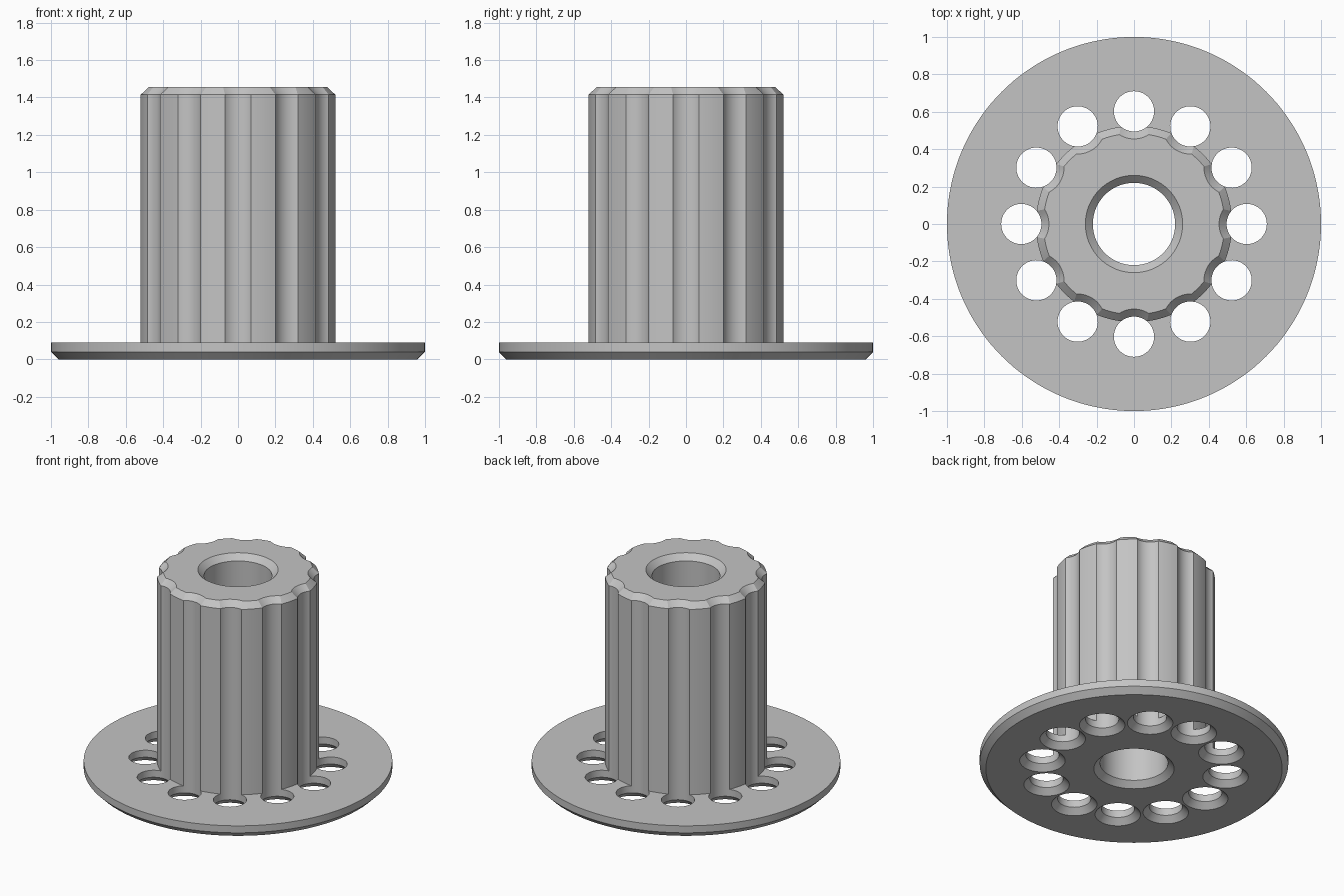
import bpy, bmesh, math
from mathutils import Matrix

if "Cube" in bpy.data.objects:
    bpy.data.objects.remove(bpy.data.objects["Cube"], do_unlink=True)

HEIGHT, FLANGE_TOP, CHAMFER = 1.455, 0.09, 0.04
COLUMN_R, BORE_R = 0.5245, 0.22
HOLE_R, HOLE_RING, HOLES = 0.1075, 0.6025, 12

grey = bpy.data.materials.new("plain grey")
grey.use_nodes = True
grey.diffuse_color = (0.55, 0.55, 0.55, 1)
grey.node_tree.nodes["Principled BSDF"].inputs["Base Color"].default_value = grey.diffuse_color


def add_lathe(bm, profile, steps, closed, matrix=Matrix()):
    """Spin (radius, z) points around z; open profiles get end caps."""
    rings = [[bm.verts.new(matrix @ Matrix.Rotation(math.tau * i / steps, 4, "Z")
                           @ Matrix.Translation((r, 0, z)).to_translation())
              for i in range(steps)] for r, z in profile]
    pairs = list(zip(rings, rings[1:]))
    if closed:
        pairs.append((rings[-1], rings[0]))
    else:
        bm.faces.new(rings[0])
        bm.faces.new(rings[-1])
    for a, b in pairs:
        for i in range(steps):
            j = (i + 1) % steps
            bm.faces.new((a[i], a[j], b[j], b[i]))


def finish(name, bm):
    bmesh.ops.recalc_face_normals(bm, faces=bm.faces)
    mesh = bpy.data.meshes.new(name)
    bm.to_mesh(mesh)
    bm.free()
    mesh.materials.append(grey)
    obj = bpy.data.objects.new(name, mesh)
    bpy.context.collection.objects.link(obj)
    return obj


# Flanged column with a chamfered centre bore
c = CHAMFER
bm = bmesh.new()
add_lathe(bm, [(BORE_R + c, 0), (1 - c, 0), (1, c), (1, FLANGE_TOP),
               (COLUMN_R, FLANGE_TOP), (COLUMN_R, HEIGHT - c),
               (COLUMN_R - c, HEIGHT), (BORE_R + c, HEIGHT),
               (BORE_R, HEIGHT - c), (BORE_R, c)], 144, True)
body = finish("fluted_flanged_hub", bm)

# Ring of cutters: each makes a flange hole and a column flute, flared at both ends
over = 0.004
flare = HOLE_R + c + over
bm = bmesh.new()
for k in range(HOLES):
    place = Matrix.Rotation(math.tau * k / HOLES, 4, "Z") @ Matrix.Translation((HOLE_RING, 0, 0))
    add_lathe(bm, [(flare, -over), (HOLE_R, c), (HOLE_R, HEIGHT - c),
                   (flare, HEIGHT + over)], 64, False, place)
cutter = finish("hole_cutter", bm)
cutter.hide_render = True

cut = body.modifiers.new("holes", "BOOLEAN")
cut.operation, cut.solver, cut.object = "DIFFERENCE", "EXACT", cutter
bpy.ops.object.select_all(action="DESELECT")
body.select_set(True)
bpy.context.view_layer.objects.active = body
bpy.ops.object.modifier_apply(modifier=cut.name)
bpy.data.objects.remove(cutter, do_unlink=True)
bpy.ops.object.shade_smooth_by_angle(angle=math.radians(25))
